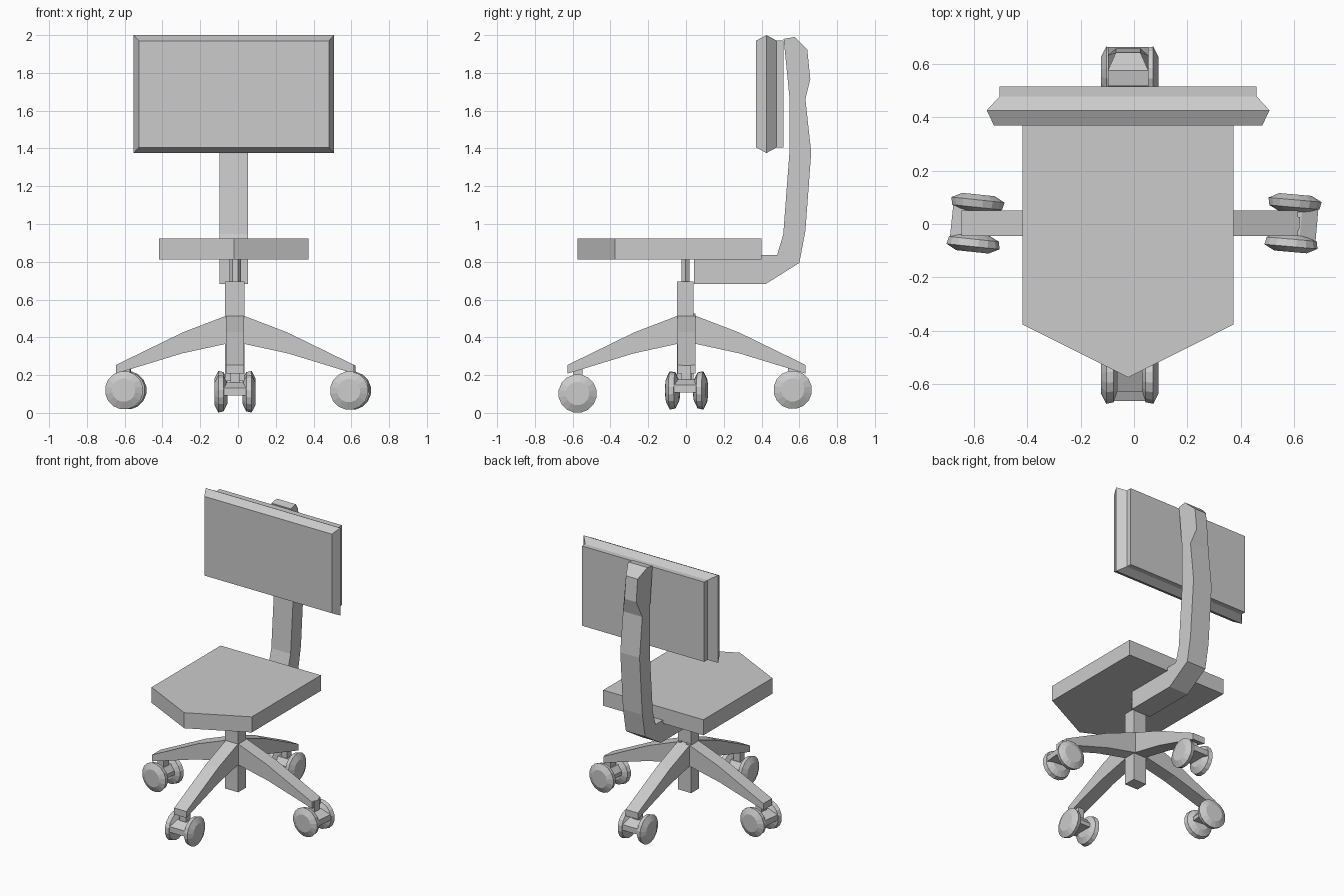
import bpy, bmesh
from math import sin, cos, pi, radians
from mathutils import Matrix

if "Cube" in bpy.data.objects:
    bpy.data.objects.remove(bpy.data.objects["Cube"])

CX = -0.022  # the chair's own centre line


def loft(name, rings, matrix=Matrix()):
    """Join rings of equal point count into a closed solid."""
    bm = bmesh.new()
    vs = [[bm.verts.new(matrix @ Matrix.Translation(p).translation) for p in r] for r in rings]
    n = len(rings[0])
    for a, b in zip(vs, vs[1:]):
        for i in range(n):
            j = (i + 1) % n
            bm.faces.new((a[i], a[j], b[j], b[i]))
    bm.faces.new(vs[0])
    bm.faces.new(vs[-1])
    bmesh.ops.recalc_face_normals(bm, faces=bm.faces)
    me = bpy.data.meshes.new(name)
    bm.to_mesh(me)
    bm.free()
    ob = bpy.data.objects.new(name, me)
    bpy.context.collection.objects.link(ob)
    return ob


def side_prism(name, pts, matrix):
    """Side profile (forward, width from middle, up) mirrored to both sides."""
    return loft(name, [[(u, s * w, z) for u, w, z in pts] for s in (-1, 1)], matrix)


def post(name, x, y, rx, ry, z0, z1, n, turn):
    ring = [(rx * cos(turn + 2 * pi * i / n), ry * sin(turn + 2 * pi * i / n)) for i in range(n)]
    return loft(name, [[(x + a, y + b, z) for a, b in ring] for z in (z0, z1)])


# Seat with pointed front
outline = [(-0.395, 0.40), (-0.395, -0.377), (0, -0.575), (0.395, -0.377), (0.395, 0.40)]
loft("seat", [[(CX + x, y, z) for x, y in outline] for z in (0.813, 0.924)])

# Backrest panel with bevelled rim
rings = []
for y, hx, hz in ((0.37, 0.503, 0.282), (0.426, 0.53, 0.312), (0.478, 0.482, 0.284), (0.515, 0.482, 0.284)):
    rings.append([(CX + sx * hx, y, 1.688 + sz * hz) for sx, sz in ((-1, -1), (1, -1), (1, 1), (-1, 1))])
loft("backrest", rings)

# Bent bar carrying the backrest, narrowed at the top of its back
W, N = 0.076, 0.046
bar = [(0.042, W, 0.683), (0.423, W, 0.683), (0.60, W, 0.794), (0.632, W, 0.963),
       (0.663, W, 1.38), (0.632, W, 1.66), (0.658, N, 1.767), (0.642, N, 1.925),
       (0.575, W, 1.99), (0.517, W, 1.98), (0.547, W, 1.677), (0.547, W, 1.37),
       (0.515, W, 0.947), (0.483, W, 0.836), (0.042, W, 0.836)]
turn_back = Matrix.Translation((CX, 0, 0)) @ Matrix.Rotation(pi / 2, 4, 'Z')
side_prism("back_bar", bar, turn_back)

# Central column: spindle and square post
R = 0.048 * 2 ** 0.5
post("spindle", CX + 0.007, -0.002, 0.03, 0.024, 0.68, 0.83, 6, 0)
post("column", CX + 0.005, -0.004, R * 1.08, R * 0.9, 0.17, 0.695, 4, pi / 4)

# Four legs, each with a twin-wheel caster
H = 0.048
leg = [(0.02, H, 0.525), (0.05, H, 0.513), (0.275, H, 0.427), (0.63, H, 0.254),
       (0.63, H, 0.208), (0.28, H, 0.315), (0.05, H, 0.365), (0.02, H, 0.37)]
fork = [(-0.06, 0.05, 0.12), (-0.03, 0.05, 0.16), (0.03, 0.05, 0.16),
        (0.09, 0.068, 0.132), (0.09, 0.068, 0.092), (-0.06, 0.05, 0.092)]
stem = [(-0.025, 0.025, 0.13), (0.025, 0.025, 0.13), (0.025, 0.025, 0.235), (-0.025, 0.025, 0.255)]
# side name, direction, caster distance, caster lift, caster swivel
arms = [("right", 0, 0.612, 0.016, -5), ("back", 90, 0.562, 0.02, 0),
        ("left", 180, 0.578, 0.018, -6), ("front", 270, 0.577, 0.0, 0)]
for side, angle, dist, lift, swivel in arms:
    m = Matrix.Translation((CX + 0.006, 0.003, 0)) @ Matrix.Rotation(radians(angle), 4, 'Z')
    side_prism(side + "_leg", leg, m)
    c = m @ Matrix.Translation((dist, 0, lift)) @ Matrix.Rotation(radians(swivel), 4, 'Z')
    side_prism(side + "_caster_fork", fork, c)
    side_prism(side + "_caster_stem", stem, c)
    for s, label in ((-1, "a"), (1, "b")):
        wheel = []
        for v, r in ((0.040, 0.055), (0.060, 0.096), (0.088, 0.102), (0.108, 0.062)):
            wheel.append([(r * cos(2 * pi * (i + 0.5) / 16), s * v,
                           0.102 + r * sin(2 * pi * (i + 0.5) / 16)) for i in range(16)])
        loft(f"{side}_wheel_{label}", wheel, c)
